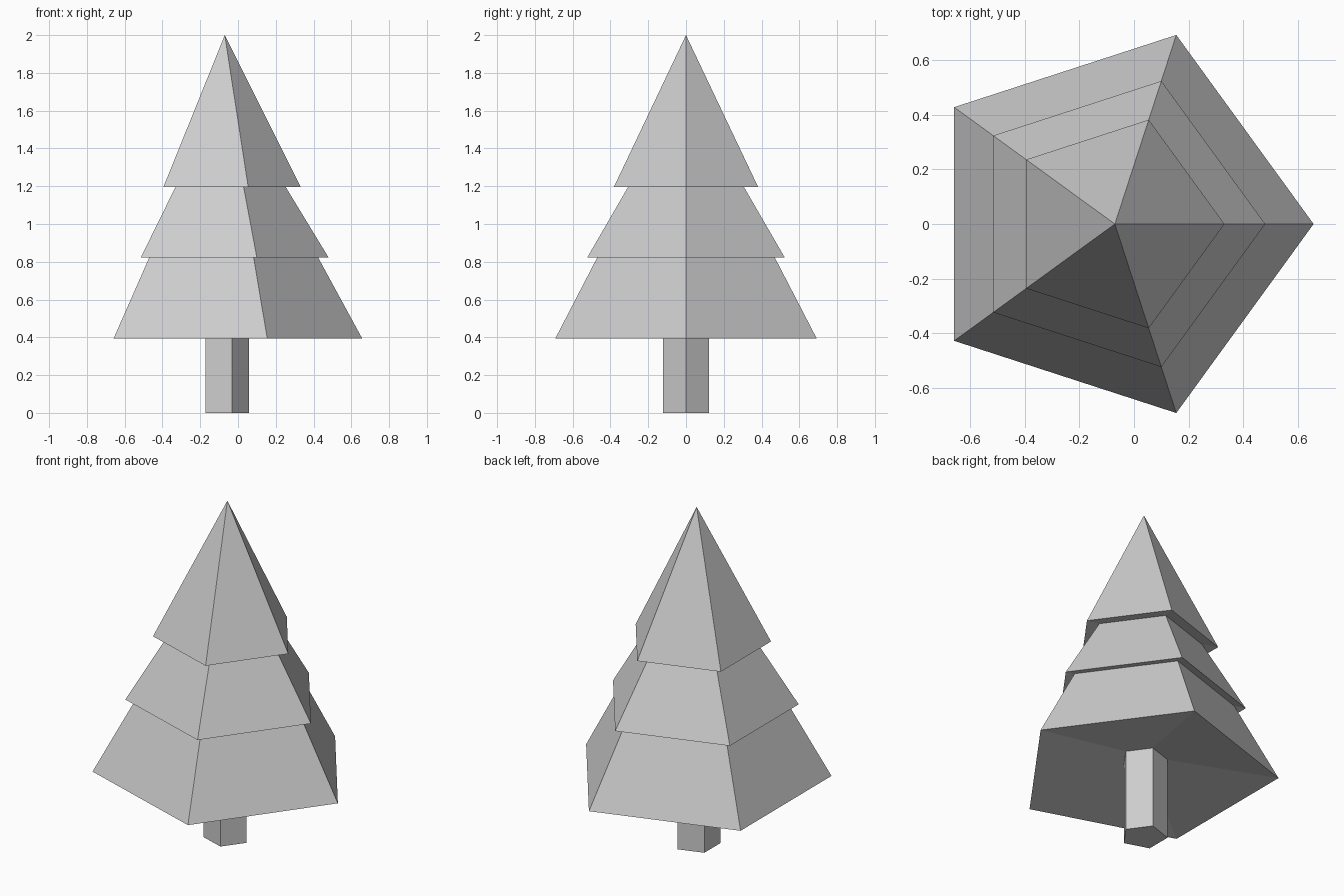
import bpy
import bmesh
import math

cube = bpy.data.objects.get("Cube")
if cube:
    bpy.data.objects.remove(cube, do_unlink=True)

SIDES = 5
CENTRE_X = -0.07  # centres the pentagon's bounding box on x = 0

grey = bpy.data.materials.new("light_grey")
grey.use_nodes = True
colour = (0.61, 0.61, 0.61, 1.0)
grey.diffuse_color = colour
grey.node_tree.nodes["Principled BSDF"].inputs["Base Color"].default_value = colour


def pentagon_lathe(name, profile):
    """Sweep (radius, height) points around five sides, one corner along +x."""
    bm = bmesh.new()
    rings = []
    for radius, z in profile:
        angles = [math.tau * i / SIDES for i in range(SIDES)]
        rings.append([bm.verts.new((radius * math.cos(a), radius * math.sin(a), z))
                      for a in angles])
    for low, high in zip(rings, rings[1:]):
        for i in range(SIDES):
            j = (i + 1) % SIDES
            bm.faces.new((low[i], low[j], high[j], high[i]))
    bmesh.ops.remove_doubles(bm, verts=bm.verts, dist=0.0001)
    mesh = bpy.data.meshes.new(name)
    bm.to_mesh(mesh)
    bm.free()
    mesh.materials.append(grey)
    part = bpy.data.objects.new(name, mesh)
    part.location.x = CENTRE_X
    bpy.context.collection.objects.link(part)


# Inner edges where each part tucks into the hollow underside above it
trunk_top = (0.1275, 0.485)
lower_top = (0.488, 0.834)
middle_top = (0.314, 1.21)

# Trunk
pentagon_lathe("trunk", [(0, 0), (0.1275, 0), trunk_top])

# Foliage tiers: sloping underside, rim, then the outer slope
pentagon_lathe("lower_foliage", [trunk_top, (0.727, 0.395), lower_top])
pentagon_lathe("middle_foliage", [lower_top, (0.55, 0.822), middle_top])
pentagon_lathe("top_foliage", [middle_top, (0.401, 1.197), (0, 2)])
